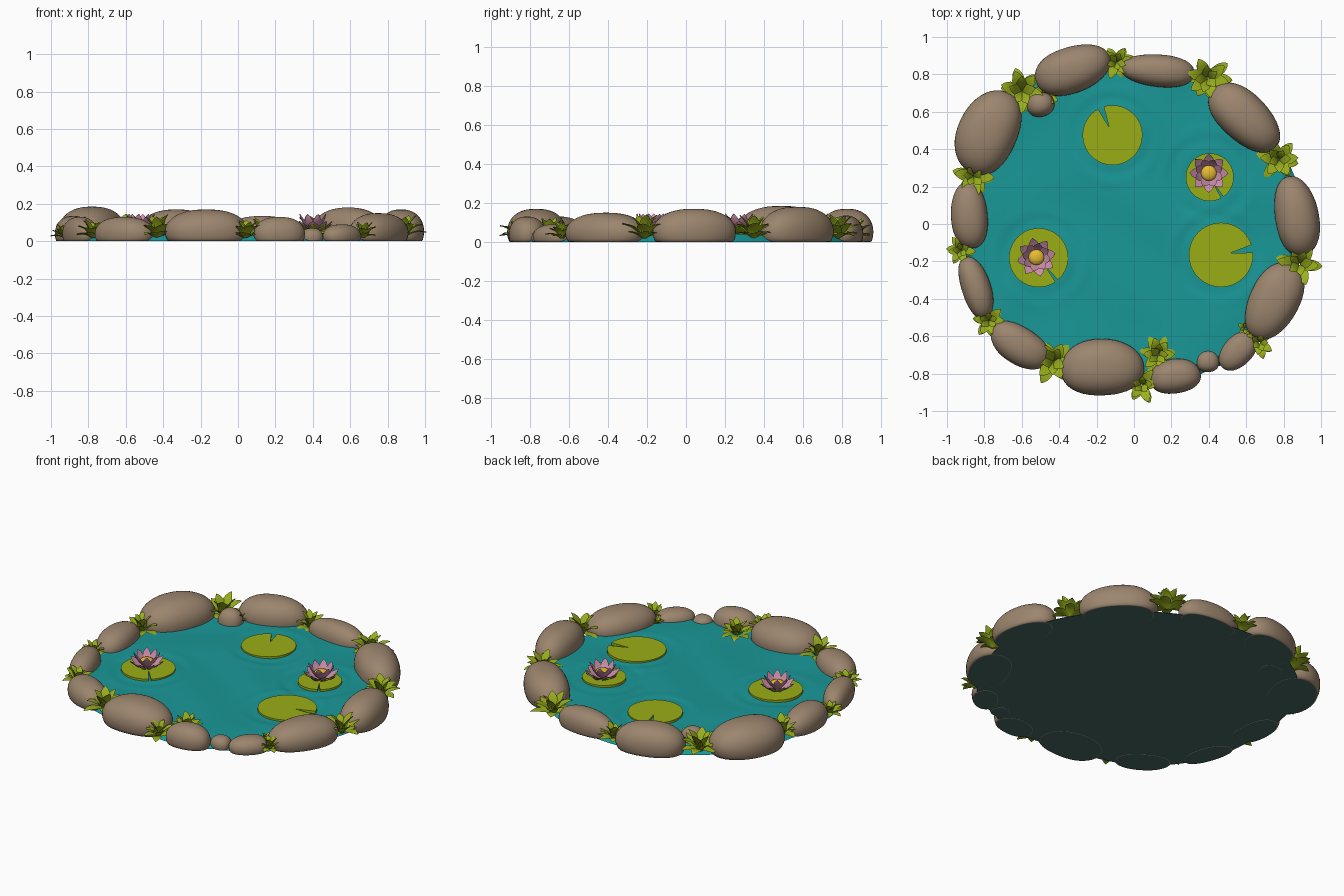
import bpy, bmesh, math, random
from math import sin, cos, pi, radians
from mathutils import Vector, Matrix

if "Cube" in bpy.data.objects:
    bpy.data.objects.remove(bpy.data.objects["Cube"])

random.seed(4)

def mat(name, rgb):
    m = bpy.data.materials.new(name)
    m.diffuse_color = (*rgb, 1)
    m.use_nodes = True
    m.node_tree.nodes["Principled BSDF"].inputs["Base Color"].default_value = m.diffuse_color
    return m

ROCK = mat("rock brown", (0.33, 0.235, 0.155))
WATER = mat("water teal", (0.010, 0.31, 0.31))
BED = mat("pond bed dark", (0.06, 0.14, 0.12))
PAD = mat("lily pad green", (0.32, 0.42, 0.008))
LEAF = mat("leaf green", (0.32, 0.43, 0.012))
PETAL = mat("petal pink", (0.60, 0.27, 0.40))
CORE = mat("flower yellow", (0.82, 0.52, 0.03))

def finish(name, bm, mats, angle=40, fix=True):
    if fix:
        bmesh.ops.recalc_face_normals(bm, faces=bm.faces[:])
    me = bpy.data.meshes.new(name)
    bm.to_mesh(me)
    bm.free()
    for m in mats:
        me.materials.append(m)
    ob = bpy.data.objects.new(name, me)
    bpy.context.collection.objects.link(ob)
    bpy.ops.object.select_all(action='DESELECT')
    ob.select_set(True)
    bpy.context.view_layer.objects.active = ob
    bpy.ops.object.shade_smooth_by_angle(angle=radians(angle))
    return ob

# Rocks: x, y, half length, half width, turn in degrees, height
ROCKS = [(-.78, .49, .23, .163, 65, .185), (-.33, .825, .205, .125, 17, .17),
         (.13, .82, .195, .088, -4, .135), (.59, .57, .225, .13, -45, .18),
         (.87, .04, .213, .118, 98, .17), (.75, -.41, .215, .135, 65, .15),
         (.555, -.68, .12, .078, 45, .09), (.395, -.735, .062, .056, 0, .07),
         (.22, -.815, .14, .09, 8, .13), (-.17, -.768, .217, .155, 0, .17),
         (-.61, -.65, .175, .1, -30, .13), (-.845, -.34, .168, .08, -72, .13),
         (-.88, .045, .175, .1, 93, .135), (-.50, .64, .073, .068, 0, .12)]

def spow(v, e):
    return math.copysign(abs(v) ** e, v)

def rock(i, x, y, a, b, turn, h):
    bm = bmesh.new()
    bmesh.ops.create_uvsphere(bm, u_segments=40, v_segments=24, radius=1)
    zc, ph = h * .3, random.uniform(0, 6)
    for v in bm.verts:
        p = v.co.copy()
        n = math.hypot(p.x, p.y)
        th = math.atan2(p.y, p.x)
        n = spow(n, .85)
        wob = 1 + .025 * sin(2 * th + ph) * n + .02 * sin(3 * th + ph * 2)
        v.co = (a * n * spow(cos(th), .92) * wob, b * n * spow(sin(th), .92) * wob,
                max(0, zc + (h - zc) * spow(p.z, .95)))
    bm.normal_update()
    for f in bm.faces:                       # flat underside is dark
        f.material_index = int(all(v.co.z < 1e-5 for v in f.verts))
    ob = finish(f"rock_{i + 1}", bm, [ROCK, BED], 50, False)
    ob.matrix_world = Matrix.Translation((x, y, 0)) @ Matrix.Rotation(radians(turn), 4, 'Z')

for i, r in enumerate(ROCKS):
    rock(i, *r)

# Water: its rim runs through the rock centres and slopes out to the dark bed
rim = sorted((math.atan2(r[1], r[0]) % (2 * pi), math.hypot(r[0], r[1])) for r in ROCKS[:-1])
rim = [(rim[-1][0] - 2 * pi, rim[-1][1])] + rim + [(rim[0][0] + 2 * pi, rim[0][1])]

def rim_radius(t):
    for (t0, r0), (t1, r1) in zip(rim, rim[1:]):
        if t0 <= t <= t1:
            return r0 + (r1 - r0) * (t - t0) / (t1 - t0)
    return .8

def ripple(x, y):
    z = .002 * sin(9 * x + 3 * sin(4 * y)) + .002 * sin(13 * y + 2 * sin(5 * x))
    for cx, cy in ((.45, -.17), (-.5, -.18), (-.11, .47), (.4, .25)):
        d = math.hypot(x - cx, y - cy)
        z += .0025 * sin(55 * d) * math.exp(-((d - .2) / .07) ** 2)
    return .039 + z

N, R = 144, 56
bm = bmesh.new()
rings = []
for k in range(1, R + 1):
    ring = []
    for j in range(N):
        t = 2 * pi * j / N
        r = rim_radius(t) * k / R * .98
        ring.append(bm.verts.new((r * cos(t), r * sin(t), ripple(r * cos(t), r * sin(t)))))
    rings.append(ring)
rings.append([bm.verts.new((v.co.x * 1.07, v.co.y * 1.07, .001)) for v in rings[-1]])
mid = bm.verts.new((0, 0, ripple(0, 0)))
low = bm.verts.new((0, 0, .001))
for j in range(N):
    q = (j + 1) % N
    bm.faces.new((mid, rings[0][j], rings[0][q]))
    for r0, r1 in zip(rings, rings[1:]):
        bm.faces.new((r0[j], r1[j], r1[q], r0[q]))
    bm.faces.new((low, rings[-1][q], rings[-1][j])).material_index = 1
finish("pond_water", bm, [WATER, BED], 25)

# Lily pads: x, y, radius, notch direction, notch half angle
PADS = [(-.115, .475, .16, 113, 6), (.465, -.165, .172, 11, 7),
        (.405, .25, .128, -58, 3), (-.51, -.18, .158, -52, 3)]
for i, (x, y, r, d, w) in enumerate(PADS):
    bm = bmesh.new()
    d, w = radians(d), radians(w)
    pts = [(x + .28 * r * cos(d), y + .28 * r * sin(d))]
    for j in range(49):
        t = d + w + (2 * pi - 2 * w) * j / 48
        pts.append((x + r * cos(t), y + r * sin(t)))
    top = [bm.verts.new((px, py, .052)) for px, py in pts]
    bot = [bm.verts.new((px, py, .036)) for px, py in pts]
    for j in range(1, 49):
        bm.faces.new((top[0], top[j], top[j + 1]))
        bm.faces.new((bot[0], bot[j + 1], bot[j]))
    for j in range(50):
        q = (j + 1) % 50
        bm.faces.new((top[j], bot[j], bot[q], top[q]))
    finish(f"lily_pad_{i + 1}", bm, [PAD])

def blade(bm, o, yaw, length, width, p0, p1, index=0, fold=.15):
    """Pointed leaf whose pitch bends from p0 to p1 degrees, as a thin closed lens."""
    S = 9
    out, side = Vector((cos(yaw), sin(yaw), 0)), Vector((-sin(yaw), cos(yaw), 0))
    p, rows = Vector(o), []
    for k in range(S + 1):
        t = k / S
        pitch = radians(p0 + (p1 - p0) * t)
        w = width / 2 * (max(0, sin(pi * t ** 1.15)) ** .75 + .25 * (1 - t) + .01)
        nrm = Vector((0, 0, 1)) * cos(pitch) - out * sin(pitch)
        th = .003
        rows.append([bm.verts.new(c) for c in (p + side * w + nrm * w * fold, p + nrm * th,
                                               p - side * w + nrm * w * fold, p - nrm * th)])
        p = p + (out * cos(pitch) + Vector((0, 0, 1)) * sin(pitch)) * (length / S)
    faces = [bm.faces.new(rows[0]), bm.faces.new(rows[-1][::-1])]
    for r0, r1 in zip(rows, rows[1:]):
        for j in range(4):
            faces.append(bm.faces.new((r0[j], r1[j], r1[(j + 1) % 4], r0[(j + 1) % 4])))
    for f in faces:
        f.material_index = index

# Lotus flowers on two of the pads; the smaller pad's one has long green sepals
for i, (x, y, sepal) in enumerate([(.40, .272, .098), (-.522, -.178, .07)]):
    bm = bmesh.new()
    for n, rad, ln, wd, p0, p1, z, idx in ((8, .012, sepal, .044, 8, 48, .050, 2),
                                           (8, .010, .108, .050, 10, 52, .056, 0),
                                           (8, .014, .106, .044, 38, 74, .060, 0)):
        for j in range(n):
            t = 2 * pi * (j + (.5 if p0 == 38 else 0)) / n + i
            blade(bm, (x + rad * cos(t), y + rad * sin(t), z), t, ln, wd, p0, p1, idx)
    ball = bmesh.ops.create_uvsphere(bm, u_segments=16, v_segments=10, radius=1,
                                     matrix=Matrix.Translation((x, y, .09)) @ Matrix.Diagonal((.042, .042, .022, 1)))
    for f in {f for v in ball['verts'] for f in v.link_faces}:
        f.material_index = 1
    finish(f"lotus_{i + 1}", bm, [PETAL, CORE, LEAF])

# Leafy plants between the rocks: x, y, spread
PLANTS = [(-.60, .71, .115), (-.47, .68, .07), (-.095, .865, .085), (.395, .78, .11),
          (.775, .345, .105), (.885, -.215, .108), (.67, -.635, .075), (.60, -.56, .045),
          (.13, -.70, .09), (.04, -.86, .09), (-.43, -.735, .11), (-.775, -.515, .085),
          (-.925, -.14, .07), (-.86, .255, .105)]
for i, (x, y, s) in enumerate(PLANTS):
    bm = bmesh.new()
    ph = random.uniform(0, 6)
    for n, ln, p0, p1, wd in ((6, 1.1, 35, -20, .50), (6, 1.2, 60, 5, .52), (5, 1.2, 82, 38, .48)):
        for j in range(n):
            t = ph + 2 * pi * (j + random.uniform(-.2, .2)) / n + ln + p0
            blade(bm, (x + .006 * cos(t), y + .006 * sin(t), .02), t,
                  s * ln * random.uniform(.88, 1.1), s * wd, p0 + random.uniform(-8, 8), p1)
    finish(f"plant_{i + 1}", bm, [LEAF])
